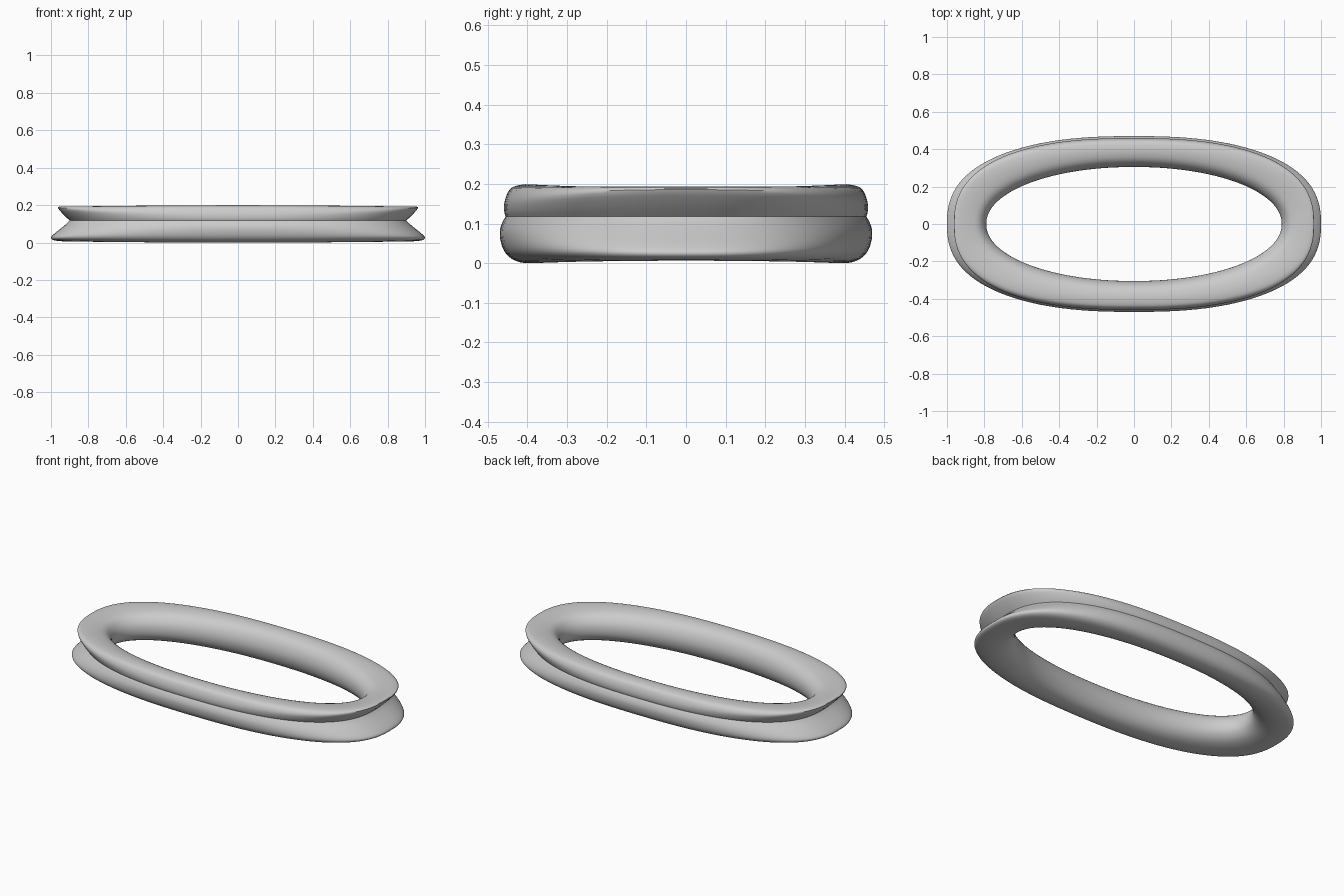
import bpy, math
from mathutils import Vector

if "Cube" in bpy.data.objects:
    bpy.data.objects.remove(bpy.data.objects["Cube"])

# Cross-section loop: (end x, end z, side y, side z, superellipse power)
PROFILE = [
    (0.790, 0.100, 0.305, 0.100, 2.05),   # inner wall
    (0.800, 0.140, 0.317, 0.150, 2.05),
    (0.830, 0.175, 0.345, 0.185, 2.15),
    (0.880, 0.188, 0.390, 0.199, 2.30),   # top
    (0.930, 0.193, 0.430, 0.195, 2.40),
    (0.958, 0.191, 0.448, 0.182, 2.45),   # upper lip
    (0.960, 0.180, 0.458, 0.155, 2.50),
    (0.930, 0.146, 0.459, 0.132, 2.50),
    (0.900, 0.118, 0.455, 0.118, 2.50),   # groove
    (0.915, 0.102, 0.464, 0.102, 2.50),
    (0.950, 0.073, 0.470, 0.080, 2.50),
    (0.988, 0.042, 0.467, 0.052, 2.50),
    (1.000, 0.024, 0.455, 0.025, 2.50),   # lower lip
    (0.980, 0.011, 0.430, 0.006, 2.45),
    (0.910, 0.007, 0.390, 0.000, 2.30),   # bottom
    (0.840, 0.025, 0.345, 0.015, 2.15),
    (0.800, 0.060, 0.317, 0.050, 2.05),
]
GROOVE, SEGS, SUB = 8, 112, 3


def smooth_loop(pts, sub, corner):
    """Closed Catmull-Rom through the points, with one sharp corner."""
    out, n = [], len(pts)
    vs = [Vector(p) for p in pts]
    for i in range(n):
        a, b, c, d = (vs[(i + k) % n] for k in (-1, 0, 1, 2))
        if i == corner:
            a = b
        if (i + 1) % n == corner:
            d = c
        for s in range(sub):
            t = s / sub
            out.append(0.5 * (2 * b + (c - a) * t + (2 * a - 5 * b + 4 * c - d) * t**2
                              + (3 * b - a - 3 * c + d) * t**3))
    return out


def spow(v, e):
    return math.copysign(abs(v) ** e, v)


# Oval ring whose section changes from sides to ends
section = smooth_loop(PROFILE, SUB, GROOVE)
m = len(section)
verts, faces = [], []
for j in range(SEGS):
    t = 2 * math.pi * j / SEGS
    c, s = math.cos(t), math.sin(t)
    if abs(c) < 1e-9:
        c = 0.0
    if abs(s) < 1e-9:
        s = 0.0
    for ax, az, by, bz, p in section:
        z = bz + (az - bz) * c * c
        verts.append((ax * spow(c, 2 / p), by * spow(s, 2 / p), max(z, 0)))
    k = (j + 1) % SEGS
    for i in range(m):
        i2 = (i + 1) % m
        faces.append((j * m + i, j * m + i2, k * m + i2, k * m + i))

mesh = bpy.data.meshes.new("grooved_oval_ring")
mesh.from_pydata(verts, [], [f[::-1] for f in faces])
ring = bpy.data.objects.new("grooved_oval_ring", mesh)
bpy.context.collection.objects.link(ring)

# Consistent outward normals and smooth shading with a crisp groove
import bmesh
bm = bmesh.new()
bm.from_mesh(mesh)
bmesh.ops.recalc_face_normals(bm, faces=bm.faces)
bm.to_mesh(mesh)
bm.free()
bpy.context.view_layer.objects.active = ring
ring.select_set(True)
bpy.ops.object.shade_smooth_by_angle(angle=math.radians(40))
